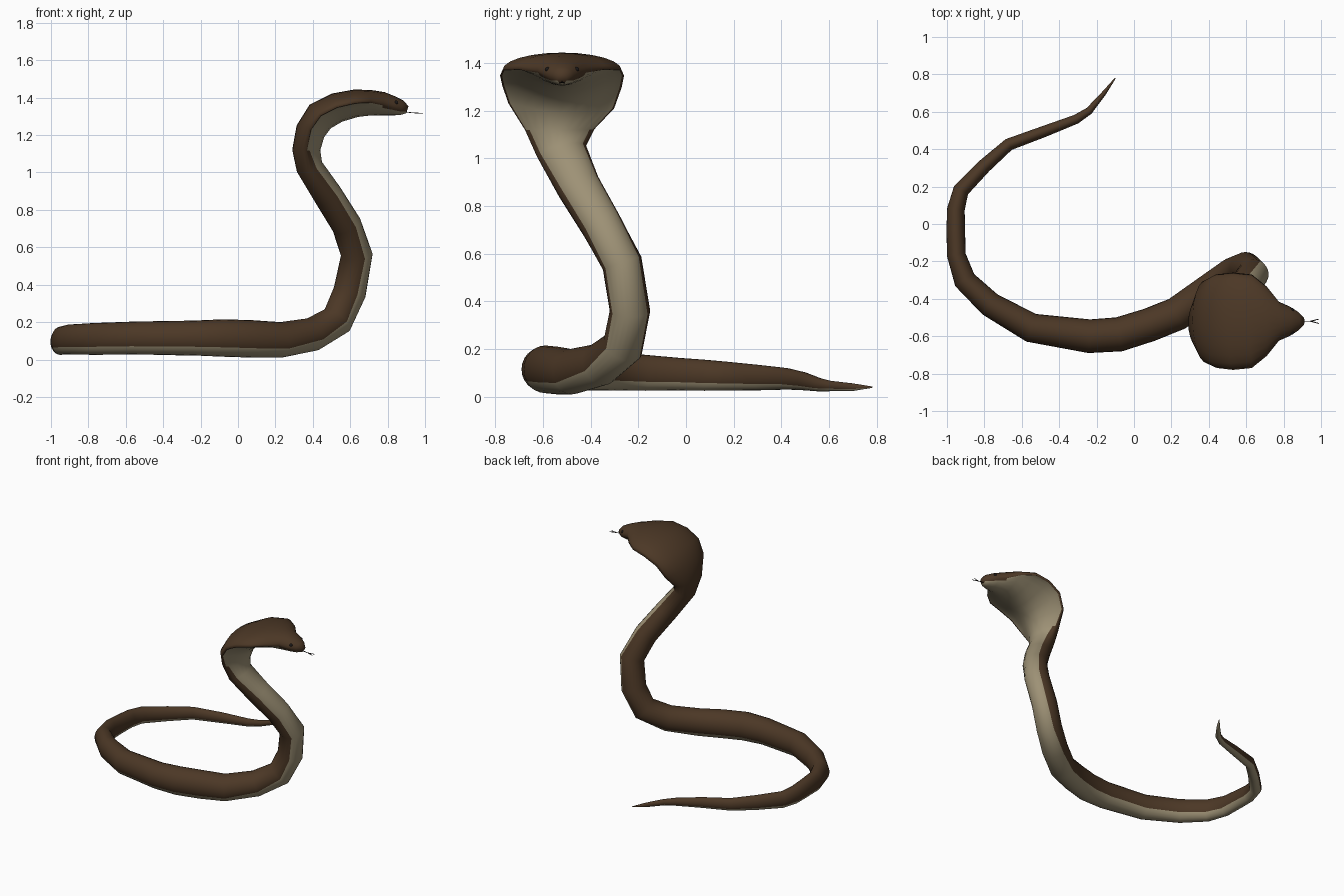
import bpy, bmesh, math
from mathutils import Vector

cube = bpy.data.objects.get("Cube")
if cube:
    bpy.data.objects.remove(cube, do_unlink=True)


def make_material(name, rgb):
    mat = bpy.data.materials.new(name)
    mat.use_nodes = True
    colour = (*rgb, 1.0)
    mat.diffuse_color = colour
    bsdf = next(n for n in mat.node_tree.nodes if n.type == 'BSDF_PRINCIPLED')
    bsdf.inputs["Base Color"].default_value = colour
    bsdf.inputs["Roughness"].default_value = 0.8
    return mat


brown = make_material("brown scales", (.072, .039, .019))
pale = make_material("pale belly", (.34, .285, .18))
dark = make_material("dark tongue and eyes", (.012, .01, .01))

# Stations along the spine: x, y, z, half width, half thickness
coil = [
    (-.10, .78, .04, .003, .003),
    (-.16, .70, .04, .012, .016),
    (-.24, .605, .045, .02, .022),
    (-.31, .56, .05, .025, .028),
    (-.48, .495, .065, .03, .038),
    (-.67, .425, .075, .033, .045),
    (-.80, .31, .08, .038, .053),
    (-.925, .18, .086, .043, .06),
    (-.952, .08, .09, .047, .065),
    (-.953, -.03, .095, .05, .068),
    (-.95, -.165, .10, .05, .075),
    (-.905, -.30, .107, .06, .08),
    (-.77, -.43, .11, .067, .085),
    (-.55, -.555, .115, .078, .088),
    (-.24, -.60, .115, .09, .093),
    (-.08, -.59, .115, .092, .10),
    (.08, -.54, .11, .09, .10),
    (.23, -.48, .105, .09, .095),
]
raised_neck = [
    (.40, -.36, .135, .09, .09),
    (.53, -.265, .21, .087, .088),
    (.597, -.235, .36, .085, .088),
    (.635, -.268, .56, .085, .085),
    (.58, -.355, .72, .087, .08),
    (.48, -.45, .88, .093, .078),
    (.382, -.522, 1.03, .106, .072),
    (.365, -.53, 1.12, .145, .075),
]
hood_and_head = [
    (.387, -.523, 1.22, .222, .08),
    (.44, -.52, 1.30, .25, .085),
    (.53, -.52, 1.347, .26, .08),
    (.63, -.52, 1.37, .25, .074),
    (.71, -.52, 1.373, .185, .068),
    (.775, -.52, 1.367, .104, .063),
    (.83, -.52, 1.356, .08, .052),
    (.875, -.52, 1.345, .052, .04),
    (.905, -.52, 1.335, .022, .02),
]

SIDES = 24


def build_snake():
    stations = coil + raised_neck + hood_and_head
    points = [Vector(s[:3]) for s in stations]
    bm = bmesh.new()
    rings = []
    last = len(points) - 1
    for i, (centre, station) in enumerate(zip(points, stations)):
        w, h = station[3:]
        before = (centre - points[max(i - 1, 0)]).normalized()
        after = (points[min(i + 1, last)] - centre).normalized()
        tangent = (before + after).normalized()
        # Coils lie flat; the raised part always faces forward
        if i < len(coil):
            side = Vector((0, 0, 1)).cross(tangent).normalized()
        else:
            side = Vector((0, 1, 0))
            side = (side - tangent * side.dot(tangent)).normalized()
        up = tangent.cross(side)
        # Wide stations get thin wings around a narrow throat
        spread = min(max((w / h - 1.4) / 1.2, 0), 1)
        ring = []
        for j in range(SIDES):
            a = math.tau * j / SIDES
            lift = math.sin(a)
            if lift < 0:
                lift = -abs(lift) ** (1 + 2.5 * spread)
            ring.append(bm.verts.new(centre + side * w * math.cos(a) + up * h * lift))
        rings.append(ring)
    # Skin, with the belly coloured by its angle around the body
    for i in range(last):
        hooded = stations[i][3] > .14
        belly_limit = -.2 if hooded else -.45
        for j in range(SIDES):
            k = (j + 1) % SIDES
            face = bm.faces.new((rings[i][j], rings[i][k], rings[i + 1][k], rings[i + 1][j]))
            face.material_index = int(math.sin(math.tau * (j + .5) / SIDES) < belly_limit)
    bm.faces.new(rings[0])
    bm.faces.new(rings[-1])
    bmesh.ops.recalc_face_normals(bm, faces=bm.faces)
    for face in bm.faces:
        face.smooth = True
    mesh = bpy.data.meshes.new("snake_body")
    bm.to_mesh(mesh)
    bm.free()
    mesh.materials.append(brown)
    mesh.materials.append(pale)
    body = bpy.data.objects.new("snake_body", mesh)
    bpy.context.collection.objects.link(body)


def build_tongue():
    # A thin stem and two fork tips
    curve = bpy.data.curves.new("forked_tongue", 'CURVE')
    curve.dimensions = '3D'
    curve.bevel_depth = .003
    curve.bevel_resolution = 1
    curve.use_fill_caps = True
    fork = Vector((.945, -.52, 1.318))
    paths = [(Vector((.88, -.52, 1.325)), fork)]
    paths += [(fork, fork + Vector((.045, s * .012, -.002))) for s in (-1, 1)]
    for path in paths:
        spline = curve.splines.new('POLY')
        spline.points.add(len(path) - 1)
        for point, co in zip(spline.points, path):
            point.co = (*co, 1)
        spline.points[-1].radius = .6
    curve.materials.append(dark)
    tongue = bpy.data.objects.new("forked_tongue", curve)
    bpy.context.collection.objects.link(tongue)


def build_eye(name, sign):
    bpy.ops.mesh.primitive_uv_sphere_add(segments=12, ring_count=8, radius=.011,
                                         location=(.845, -.52 + sign * .06, 1.373))
    eye = bpy.context.object
    eye.name = name
    eye.data.materials.append(dark)
    bpy.ops.object.shade_smooth()


build_snake()
build_tongue()
build_eye("left_eye", 1)
build_eye("right_eye", -1)
